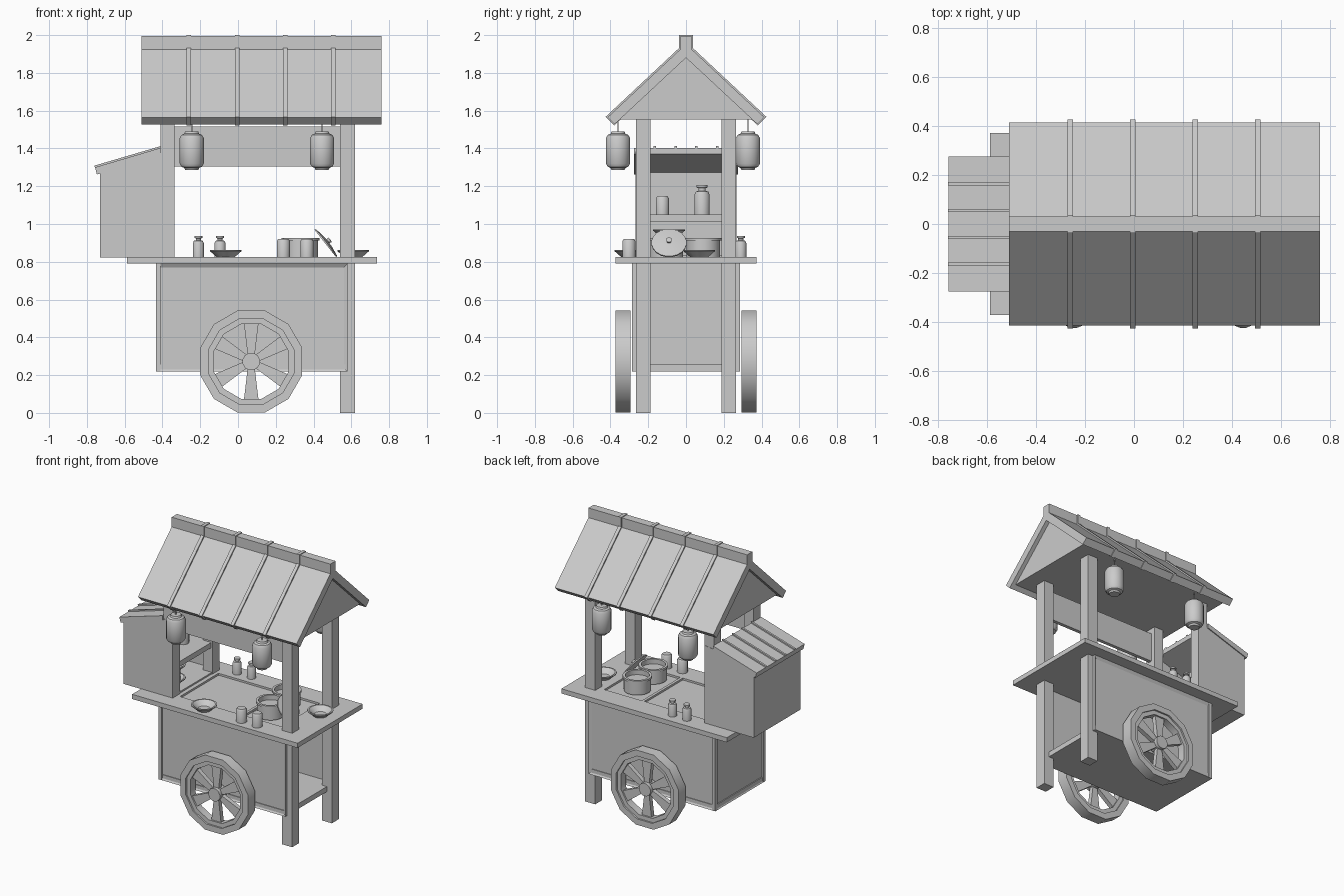
import bpy, bmesh, math
from mathutils import Matrix, Vector

cube = bpy.data.objects.get("Cube")
if cube:
    bpy.data.objects.remove(cube, do_unlink=True)

grey = bpy.data.materials.new("plain_grey")
grey.use_nodes = True
grey.diffuse_color = (0.6, 0.6, 0.6, 1)
grey.node_tree.nodes["Principled BSDF"].inputs["Base Color"].default_value = (0.6, 0.6, 0.6, 1)


def finish(name, bm, smooth=False, matrix=None):
    bmesh.ops.remove_doubles(bm, verts=bm.verts, dist=0.0001)
    bmesh.ops.recalc_face_normals(bm, faces=bm.faces)
    if matrix:
        bm.transform(matrix)
    mesh = bpy.data.meshes.new(name)
    bm.to_mesh(mesh)
    bm.free()
    mesh.materials.append(grey)
    obj = bpy.data.objects.new(name, mesh)
    bpy.context.collection.objects.link(obj)
    if smooth:
        bpy.ops.object.select_all(action='DESELECT')
        obj.select_set(True)
        bpy.context.view_layer.objects.active = obj
        bpy.ops.object.shade_smooth_by_angle(angle=math.radians(35))
    return obj


def box(name, x, y, z, panel=None):
    """Box from (min, max) ranges; panel is the direction of a recessed face."""
    bm = bmesh.new()
    bmesh.ops.create_cube(bm, size=1)
    for v in bm.verts:
        v.co = Vector([(r[0] + r[1]) / 2 + c * (r[1] - r[0]) for c, r in zip(v.co, (x, y, z))])
    bm.normal_update()
    if panel:
        faces = [f for f in bm.faces if f.normal.dot(Vector(panel)) > 0.9]
        bmesh.ops.inset_region(bm, faces=faces, thickness=0.028)
        bmesh.ops.translate(bm, verts=faces[0].verts, vec=Vector(panel) * -0.012)
    return finish(name, bm)


def prism(name, points, axis, lo, hi):
    """Extrude a flat outline along x (points are y, z) or y (points are x, z)."""
    bm = bmesh.new()
    place = (lambda a, b: (lo, a, b)) if axis == 'x' else (lambda a, b: (a, lo, b))
    face = bm.faces.new([bm.verts.new(place(a, b)) for a, b in points])
    new = bmesh.ops.extrude_face_region(bm, geom=[face])["geom"]
    step = Vector((hi - lo, 0, 0)) if axis == 'x' else Vector((0, hi - lo, 0))
    bmesh.ops.translate(bm, verts=[v for v in new if isinstance(v, bmesh.types.BMVert)], vec=step)
    return finish(name, bm)


def lathe(name, profile, at, segments=16, rotation=None, closed=False):
    """Revolve (radius, height) points about z, then place the result."""
    bm = bmesh.new()
    rings = []
    for i in range(segments):
        a = math.tau * (i + 0.5) / segments
        rings.append([bm.verts.new((r * math.cos(a), r * math.sin(a), h)) for r, h in profile])
    count = len(profile)
    for i in range(segments):
        p, q = rings[i], rings[(i + 1) % segments]
        for j in range(count if closed else count - 1):
            k = (j + 1) % count
            bm.faces.new((p[j], q[j], q[k], p[k]))
    return finish(name, bm, True, Matrix.Translation(at) @ (rotation or Matrix()))


def mirrored(half):
    return half + [(-a, b) for a, b in reversed(half) if abs(a) > 0.001]


# Cart body, open at the left end
box("body_front", (-0.435, 0.58), (-0.287, -0.262), (0.218, 0.79), (0, -1, 0))
box("body_back", (-0.435, 0.58), (0.262, 0.287), (0.218, 0.79), (0, 1, 0))
box("body_end", (-0.435, -0.41), (-0.287, 0.287), (0.218, 0.79), (-1, 0, 0))
box("body_floor", (-0.43, 0.58), (-0.28, 0.28), (0.218, 0.255))

# Counter with two shallow wells
box("counter_base", (-0.587, 0.737), (-0.372, 0.372), (0.79, 0.81))
for name, s in (("counter_front", -1), ("counter_back", 1)):
    box(name, (-0.587, 0.737), sorted((s * 0.22, s * 0.372)), (0.81, 0.824))
for name, x in (("counter_right", (-0.587, -0.31)), ("counter_divider", (0.18, 0.2)),
                ("counter_left", (0.5, 0.737))):
    box(name, x, (-0.22, 0.22), (0.81, 0.824))

# Posts
for s, side in ((-1, "front"), (1, "back")):
    y = sorted((s * 0.187, s * 0.266))
    box(side + "_leg_post", (0.54, 0.62), y, (0, 1.556))
    box(side + "_short_post", (-0.41, -0.335), y, (0.82, 1.556))
box("sign_board", (-0.335, 0.54), (-0.245, -0.22), (1.305, 1.515))

# Main roof, gable filling and wrapped battens
prism("roof", mirrored([(0.03, 1.995), (0.03, 1.925), (0.415, 1.565), (0.378, 1.528), (0, 1.88)]),
      'x', -0.51, 0.76)
prism("gable", [(-0.354, 1.553), (0.354, 1.553), (0, 1.882)], 'x', -0.48, 0.73)
batten = mirrored([(0.036, 2), (0.036, 1.932), (0.426, 1.567), (0.38, 1.522), (0, 1.876)])
for x in (-0.26, -0.005, 0.25, 0.505):
    prism("roof_batten", batten, 'x', x - 0.012, x + 0.012)

# Side cabinet
for s in (-1, 1):
    y = sorted((s * 0.245, s * 0.268))
    prism("cabinet_side", [(-0.73, 0.822), (-0.335, 0.822), (-0.335, 1.385), (-0.41, 1.375),
                           (-0.73, 1.27)], 'y', *y)
box("cabinet_wall", (-0.73, -0.71), (-0.25, 0.25), (0.822, 1.275))
box("cabinet_floor", (-0.73, -0.34), (-0.25, 0.25), (0.822, 0.835))
box("cabinet_shelf", (-0.71, -0.345), (-0.25, 0.25), (1.012, 1.05))
slope = [(-0.757, 1.3), (-0.41, 1.403), (-0.41, 1.37), (-0.747, 1.262)]
prism("cabinet_roof", slope, 'y', -0.275, 0.275)
slat = [(-0.76, 1.309), (-0.41, 1.412), (-0.41, 1.4), (-0.757, 1.297)]
for y in (-0.165, -0.055, 0.055, 0.165):
    prism("cabinet_roof_slat", slat, 'y', y - 0.007, y + 0.007)

# Wheels: stepped rim, hub and tapered spokes
rim = [(0.27, -0.04), (0.27, 0.04), (0.235, 0.04), (0.235, 0.028), (0.205, 0.028),
       (0.205, -0.028), (0.235, -0.028), (0.235, -0.04)]
rim = [(r / math.cos(math.pi / 12) if r > 0.26 else r, h) for r, h in rim]
for y in (-0.333, 0.333):
    centre = Vector((0.07, y, 0.272))
    turn = Matrix.Rotation(math.pi / 2, 4, 'X')
    lathe("wheel_rim", rim, centre, 12, turn, True)
    lathe("wheel_hub", [(0, -0.04), (0.047, -0.04), (0.047, 0.04), (0, 0.04)], centre, 12, turn)
    for i in range(6):
        a = math.pi / 2 + i * math.pi / 3
        out, side = Vector((math.cos(a), math.sin(a))), Vector((-math.sin(a), math.cos(a)))
        ends = [out * r + side * w for r, w in ((0.03, -0.018), (0.215, -0.04), (0.215, 0.04), (0.03, 0.018))]
        prism("wheel_spoke", [(p.x + 0.07, p.y + 0.272) for p in ends], 'y', y - 0.016, y + 0.016)

# Hanging lanterns
lantern = [(0, 0), (0.035, 0), (0.04, 0.012), (0.055, 0.018), (0.065, 0.035), (0.065, 0.17),
           (0.055, 0.187), (0.04, 0.193), (0.035, 0.205), (0, 0.205)]
for x in (-0.245, 0.445):
    for y in (-0.36, 0.328):
        lathe("lantern", lantern, (x, y, 1.285))
        box("lantern_cord", (x - 0.003, x + 0.003), (y - 0.003, y + 0.003), (1.485, 1.59))

# Pots and leaning lid
pot = [(0, 0), (0.09, 0), (0.09, 0.09), (0.097, 0.09), (0.097, 0.105), (0.08, 0.105),
       (0.08, 0.07), (0, 0.07)]
for x, y in ((0.325, 0.092), (0.335, -0.105)):
    lathe("cooking_pot", pot, (x, y, 0.822), 20)
lid = [(0, 0), (0.093, 0), (0.093, 0.008), (0.03, 0.018), (0.012, 0.018), (0.016, 0.032), (0, 0.034)]
lathe("pot_lid", lid, (0.462, -0.09, 0.897), 20, Matrix.Rotation(0.9, 4, 'Y'))

# Bowls, cups and bottles
bowl = [(0, 0), (0.045, 0), (0.086, 0.035), (0.086, 0.041), (0.076, 0.041), (0.04, 0.01), (0, 0.01)]
for place in ((-0.065, -0.295, 0.822), (0.61, 0.07, 0.822), (-0.46, -0.09, 0.835), (-0.46, -0.09, 0.93)):
    lathe("bowl", bowl, place)
lathe("bowl_stand", [(0, 0), (0.05, 0), (0.05, 0.1), (0, 0.1)], (-0.46, -0.09, 0.835))
cup = [(0, 0), (0.036, 0), (0.036, 0.085), (0.028, 0.097), (0, 0.097)]
for place in ((0.24, -0.302, 0.824), (0.365, -0.302, 0.824), (-0.5, -0.125, 1.05)):
    lathe("jar", cup, place, 12)
bottle = [(0, 0), (0.03, 0), (0.03, 0.075), (0.024, 0.087), (0.014, 0.09), (0.014, 0.1),
          (0.022, 0.102), (0.022, 0.112), (0, 0.112)]
for place in ((-0.21, 0.29, 0.824), (-0.095, 0.29, 0.824)):
    lathe("bottle", bottle, place, 12)
lathe("large_bottle", [(r * 1.4, h * 1.4) for r, h in bottle], (-0.5, 0.085, 1.05), 12)
